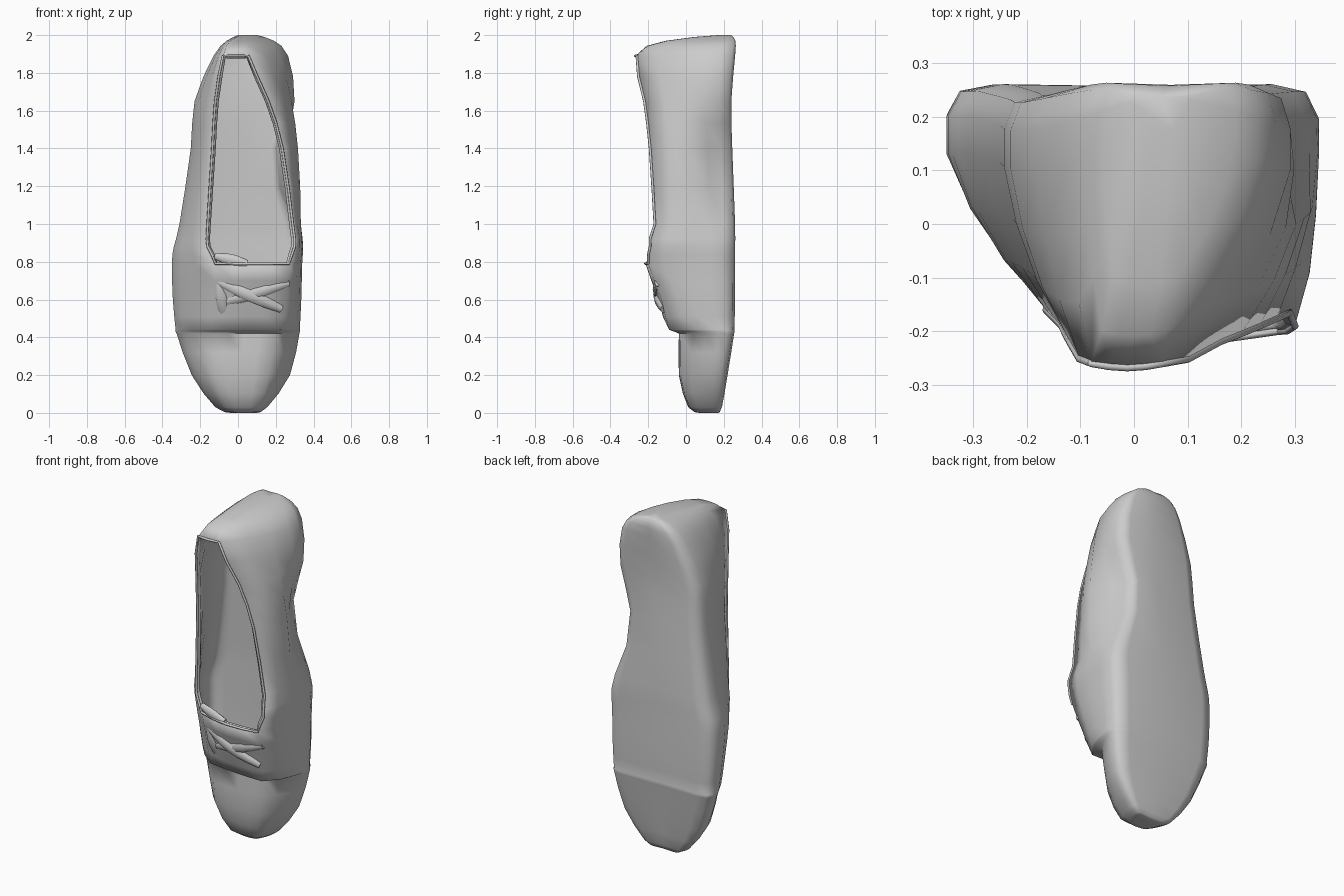
import bpy, bmesh, math
from mathutils import Vector

if "Cube" in bpy.data.objects:
    bpy.data.objects.remove(bpy.data.objects["Cube"])

# Key sections, toe to heel: z, left x, right x, sole y, left rim x, right rim x, front y
KEYS = [
    (0, -.04, .1, .17, 0, .06, .08),
    (.03, -.12, .155, .19, -.06, .11, .02),
    (.2, -.245, .275, .22, -.13, .16, -.03),
    (.42, -.325, .325, .255, -.14, .2, -.03),
    (.44, -.33, .327, .256, -.14, .22, -.06),
    (.6, -.345, .335, .26, -.14, .26, -.1),
    (.79, -.35, .34, .26, -.12, .27, -.17),
    (.88, -.34, .345, .26, -.16, .3, -.16),
    (1, -.31, .34, .26, -.16, .29, -.165),
    (1.4, -.25, .32, .245, -.135, .235, -.19),
    (1.65, -.23, .31, .24, -.12, .16, -.22),
    (1.89, -.13, .265, .26, -.08, .055, -.26),
    (1.97, -.06, .19, .262, -.04, .08, -.1),
    (2, 0, .1, .24, .02, .09, .18),
]
HOLE_START, HOLE_END, FRONT = 12, 22, 4


def refined(keys):
    """Insert a smooth in-between section into every gap."""
    out = []
    last = len(keys) - 1
    for i in range(last):
        quad = zip(keys[max(i - 1, 0)], keys[i], keys[i + 1], keys[min(i + 2, last)])
        out += [keys[i], tuple((9 * (b + c) - a - d) / 16 for a, b, c, d in quad)]
    return out + [keys[-1]]


def ring(row):
    z, xl, xr, sy, rl, rr, f = row
    c = (xl + xr) / 2
    strapped = .43 < z < .95   # raised right side of the vamp
    # hollow of the arch along the right edge of the sole
    arch = .11 * math.cos((z - 1.32) / .45 * math.pi / 2) ** 2 if abs(z - 1.32) < .45 else 0

    def side(x, rim, front, bulge, inset=0):
        d = sy - front
        low = x - inset
        return [(rim, front),
                (rim + (x - rim) * (.42 + bulge), front + d * .22),
                (rim + (x - rim) * (.78 + bulge / 2) + inset * .1, front + d * .46),
                (x - inset * .6, front + d * .7),
                (low, front + d * .86),
                (c + (low - c) * .93, front + d * .97),
                (c + (low - c) * .75, sy)]
    fr = f - .03 if strapped else f
    right_side = side(xr, rr, fr, .2 if strapped else .04 + arch, arch)
    pts = side(xl, rl, f, .04) + [(c, sy - .004)] + right_side[::-1]
    crown = .03 if .45 < z < .95 else .008
    for i in range(1, FRONT):   # front bridge from right rim to left rim
        t = i / FRONT
        pts.append((rr + (rl - rr) * t, fr + (f - fr) * t - crown * math.sin(math.pi * t)))
    return [Vector((x, y, z)) for x, y in pts]


def finish(name, bm):
    me = bpy.data.meshes.new(name)
    bm.to_mesh(me)
    bm.free()
    ob = bpy.data.objects.new(name, me)
    bpy.context.collection.objects.link(ob)
    bpy.ops.object.select_all(action='DESELECT')
    ob.select_set(True)
    bpy.context.view_layer.objects.active = ob
    bpy.ops.object.shade_smooth_by_angle(angle=math.radians(60))
    return ob


# Shoe upper and sole: one loft with a foot opening, thickened inwards
shape = [ring(r) for r in refined(KEYS)]
n = len(shape[0])
bm = bmesh.new()
rings = [[bm.verts.new(p) for p in r] for r in shape]
holes = []
for i, (a, b) in enumerate(zip(rings, rings[1:])):
    for j in range(n):
        k = (j + 1) % n
        face = bm.faces.new((a[j], a[k], b[k], b[j]))
        if HOLE_START <= i < HOLE_END and j >= n - FRONT:
            holes.append(face)
bm.faces.new(rings[0])
bm.faces.new(rings[-1])
bmesh.ops.recalc_face_normals(bm, faces=bm.faces)
bmesh.ops.delete(bm, geom=holes, context='FACES')
body = finish("shoe_body", bm)
mod = body.modifiers.new("thickness", 'SOLIDIFY')
mod.thickness = .02
mod.offset = -1


def band(name, pts, widths, thick, closed=False, sides=8):
    """Sweep a flattened oval along a path on the front of the shoe."""
    bm = bmesh.new()
    m = len(pts)
    loops = []
    for i, p in enumerate(pts):
        nxt = pts[(i + 1) % m] if closed else pts[min(i + 1, m - 1)]
        prv = pts[i - 1] if closed else pts[max(i - 1, 0)]
        t = (nxt - prv).normalized()
        u = t.cross(Vector((0, -1, 0))).normalized()
        v = t.cross(u)
        angles = [s * math.tau / sides for s in range(sides)]
        loops.append([bm.verts.new(p + u * widths[i] * math.cos(g) + v * thick * math.sin(g))
                      for g in angles])
    for i in range(m if closed else m - 1):
        a, b = loops[i], loops[(i + 1) % m]
        for s in range(sides):
            q = (s + 1) % sides
            bm.faces.new((a[s], a[q], b[q], b[s]))
    if not closed:
        bm.faces.new(loops[0])
        bm.faces.new(loops[-1])
    bmesh.ops.recalc_face_normals(bm, faces=bm.faces)
    return finish(name, bm)


# Rolled collar around the opening
right = n - FRONT
path = [shape[i][0] for i in range(HOLE_START, HOLE_END + 1)]
path += [shape[HOLE_END][j] for j in range(n - 1, right - 1, -1)]
path += [shape[i][right] for i in range(HOLE_END - 1, HOLE_START - 1, -1)]
path += [shape[HOLE_START][j] for j in range(right + 1, n)]
band("collar_trim", path, [.007] * len(path), .007, closed=True)


def fold(name, start, end, bow, width):
    """Tapered pleat that bows out towards the front."""
    a, b = Vector(start), Vector(end)
    ts = [i / 6 for i in range(7)]
    pts = [a.lerp(b, t) + Vector((0, -bow * math.sin(math.pi * t), 0)) for t in ts]
    band(name, pts, [width * (.6 + .4 * math.sin(math.pi * t)) for t in ts], .016)


# Twisted folds of fabric across the vamp
fold("upper_fold", (-.11, -.125, .7), (.23, -.12, .55), .035, .034)
fold("lower_fold", (-.1, -.09, .58), (.27, -.15, .69), .035, .034)
fold("left_gather", (-.1, -.125, .69), (-.06, -.055, .48), .02, .035)
fold("bow_tail", (-.12, -.165, .83), (.05, -.195, .79), .008, .03)
